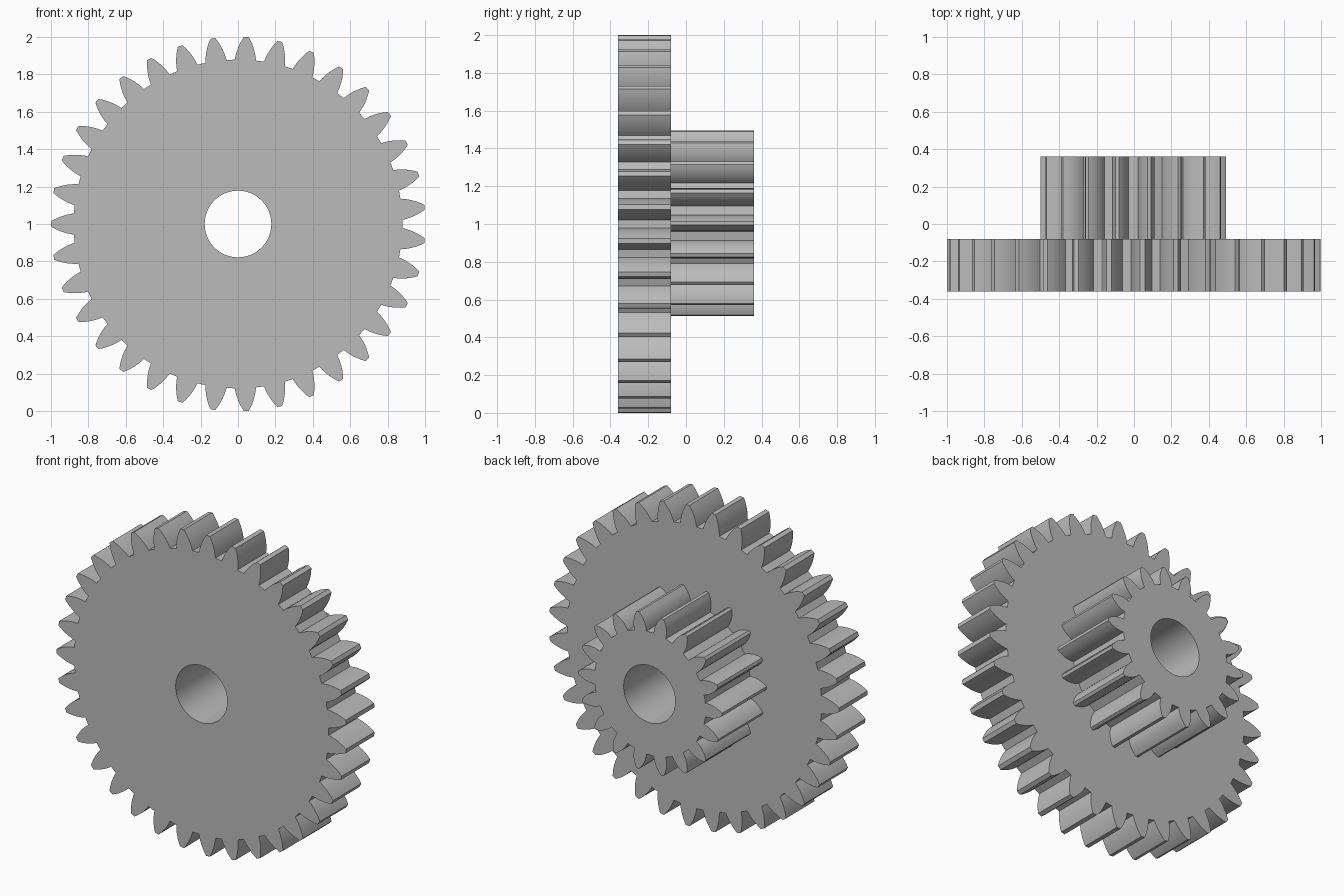
import bpy, bmesh, math
from mathutils import Matrix

cube = bpy.data.objects.get("Cube")
if cube:
    bpy.data.objects.remove(cube)

# Plain grey metal
GREY = (0.5, 0.5, 0.5, 1)
metal = bpy.data.materials.new("grey_metal")
metal.use_nodes = True
metal.diffuse_color = GREY
metal.node_tree.nodes["Principled BSDF"].inputs["Base Color"].default_value = GREY

BORE = 0.178
AXIS_Z = 1.0
FLANK_STEPS = 6


def polar(radius, degrees, cx=0, cz=0):
    a = math.radians(degrees)
    return cx + radius * math.cos(a), cz + radius * math.sin(a)


def gear_outline(teeth, root, tip, halves, phase, centre):
    """Teeth with convex flanks; halves = half widths in degrees at root, middle, tip."""
    h0, h1, h2 = halves
    pts = []
    for n in range(teeth):
        mid = phase + n * 360 / teeth
        flank = []
        for i in range(FLANK_STEPS + 1):
            t = i / FLANK_STEPS
            half = (h0 * (1 - t) * (1 - 2 * t) + 4 * h1 * t * (1 - t)
                    + h2 * t * (2 * t - 1))
            flank.append((root + (tip - root) * t, half))
        pts += [polar(r, mid - h, *centre) for r, h in flank]
        pts += [polar(r, mid + h, *centre) for r, h in reversed(flank)]
    return pts


def make_gear(name, outline, y_front, y_back):
    # Filled outline with a round bore, extruded along the axle
    curve = bpy.data.curves.new(name + "_profile", "CURVE")
    curve.dimensions = "2D"
    curve.fill_mode = "BOTH"
    curve.extrude = (y_back - y_front) / 2
    bore = [polar(BORE, k * 360 / 72) for k in range(72)]
    for pts in (outline, bore):
        spline = curve.splines.new("POLY")
        spline.points.add(len(pts) - 1)
        for p, (x, z) in zip(spline.points, pts):
            p.co = (x, z, 0, 1)
        spline.use_cyclic_u = True
    helper = bpy.data.objects.new(name + "_profile", curve)
    bpy.context.collection.objects.link(helper)
    bpy.context.view_layer.update()
    graph = bpy.context.evaluated_depsgraph_get()
    mesh = bpy.data.meshes.new_from_object(helper.evaluated_get(graph))
    bpy.data.objects.remove(helper)

    # Weld, stand upright and place on the axle
    bm = bmesh.new()
    bm.from_mesh(mesh)
    bmesh.ops.remove_doubles(bm, verts=bm.verts, dist=0.0001)
    bm.transform(Matrix.Translation((0, (y_front + y_back) / 2, AXIS_Z))
                 @ Matrix.Rotation(math.pi / 2, 4, "X"))
    bmesh.ops.recalc_face_normals(bm, faces=bm.faces)
    bm.to_mesh(mesh)
    bm.free()
    mesh.materials.clear()
    mesh.materials.append(metal)

    obj = bpy.data.objects.new(name, mesh)
    bpy.context.collection.objects.link(obj)
    bpy.ops.object.select_all(action="DESELECT")
    obj.select_set(True)
    bpy.context.view_layer.objects.active = obj
    bpy.ops.object.shade_smooth_by_angle(angle=math.radians(25))
    return obj


# Wide gear in front, narrow pinion behind it
make_gear("large_gear",
          gear_outline(35, 0.878, 1.0, (3.7, 2.6, 0.75), 180, (0, 0)),
          -0.36, -0.08)
make_gear("small_gear",
          gear_outline(18, 0.384, 0.496, (6.3, 4.9, 1.05), 0, (-0.004, 0.004)),
          -0.085, 0.36)
